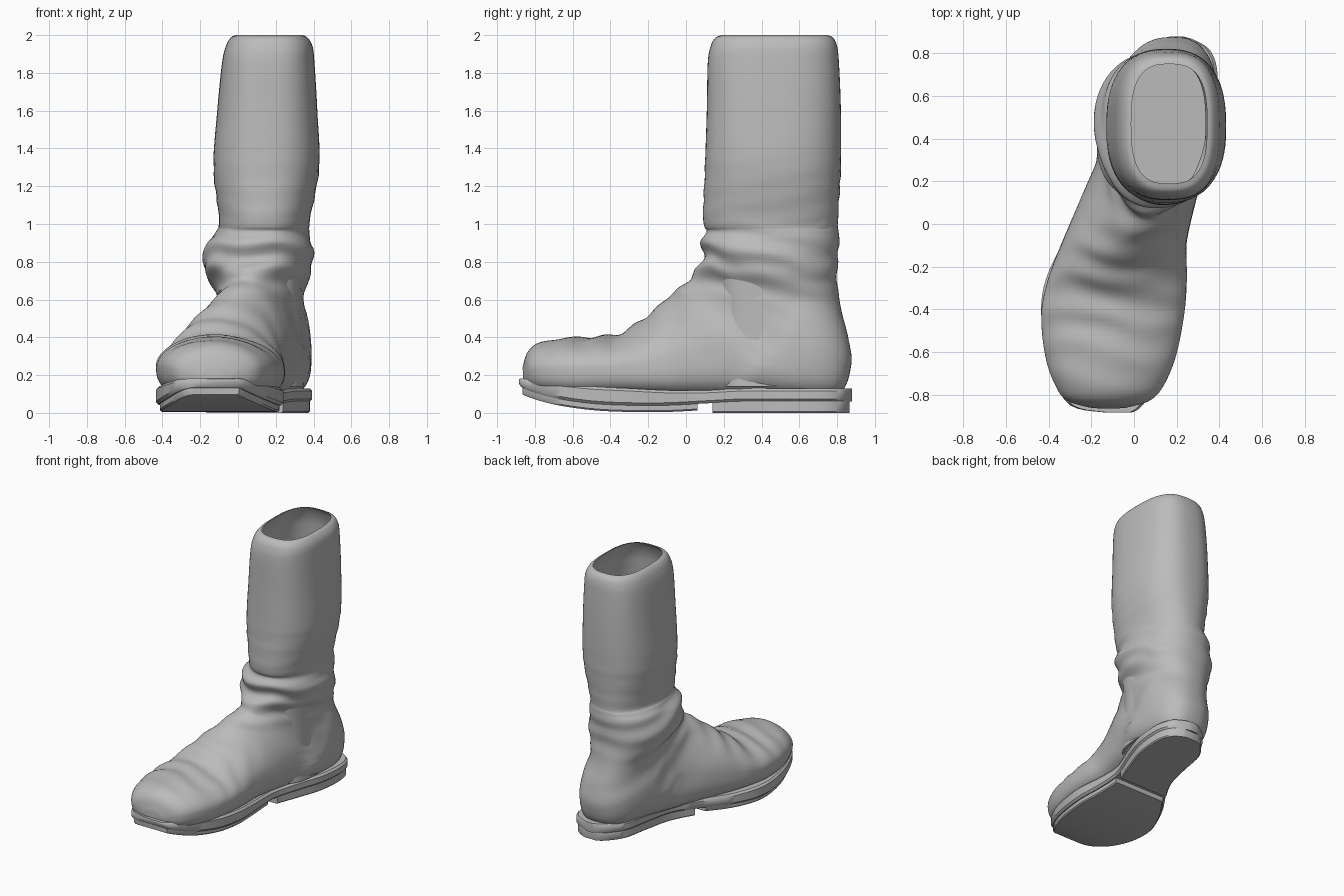
import bpy, bmesh, math
from mathutils import Vector, noise

cube = bpy.data.objects.get("Cube")
if cube:
    bpy.data.objects.remove(cube)

leather = bpy.data.materials.new("grey_leather")
leather.use_nodes = True
GREY = (0.5, 0.5, 0.5, 1)
leather.diffuse_color = GREY
leather.node_tree.nodes["Principled BSDF"].inputs["Base Color"].default_value = GREY

SIDES = 64


def spline(rows, steps):
    """Catmull-Rom interpolation through rows of numbers."""
    out = []
    last = len(rows) - 1
    for i in range(last):
        p0, p1, p2, p3 = (rows[min(max(i + k, 0), last)] for k in (-1, 0, 1, 2))
        for s in range(steps):
            t = s / steps
            out.append([0.5 * (2 * b + (c - a) * t + (2 * a - 5 * b + 4 * c - d) * t * t
                               + (3 * b - a - 3 * c + d) * t ** 3)
                        for a, b, c, d in zip(p0, p1, p2, p3)])
    return out + [list(rows[last])]


def loft(name, rings, angle):
    """Skin closed rings of points, cap both ends and shade."""
    bm = bmesh.new()
    loops = [[bm.verts.new(p) for p in ring] for ring in rings]
    for a, b in zip(loops, loops[1:]):
        n = len(a)
        for i in range(n):
            bm.faces.new((a[i], a[(i + 1) % n], b[(i + 1) % n], b[i]))
    bm.faces.new(loops[0])
    bm.faces.new(loops[-1])
    bmesh.ops.recalc_face_normals(bm, faces=bm.faces)
    mesh = bpy.data.meshes.new(name)
    bm.to_mesh(mesh)
    bm.free()
    obj = bpy.data.objects.new(name, mesh)
    bpy.context.collection.objects.link(obj)
    mesh.materials.append(leather)
    bpy.ops.object.select_all(action="DESELECT")
    obj.select_set(True)
    bpy.context.view_layer.objects.active = obj
    bpy.ops.object.shade_smooth_by_angle(angle=math.radians(angle))


def band(v, lo, hi):
    """Smooth bump that is one in the middle of lo..hi and zero outside."""
    t = (v - lo) / (hi - lo)
    return math.sin(math.pi * t) if 0 < t < 1 else 0


def crease(p, u):
    """Outward push for folds, toe creases and the raised heel counter."""
    wobble = noise.noise(p * 4) * 2
    # slanted ankle folds, strongest at the front
    push = (0.01 + 0.005 * u) * band(p.z, 0.58, 1.02) * math.sin(p.z * 42 + p.y * 9 + wobble)
    # soft ripples above the ankle
    push += 0.003 * band(p.z, 0.95, 1.4) * math.sin(p.z * 55 - p.y * 8 + wobble)
    # creases over the toes and instep
    if p.z < 0.75:
        push += (0.008 * max(u, 0) * band(p.y, -0.82, 0.1)
                 * math.sin(p.y * 38 + p.x * 6 + wobble))
    # heel counter panel with a rounded side bulge
    inside = min(max((p.y - 0.2 - (p.z - 0.1) * 0.75) / 0.06, 0), 1)
    push += inside * band(p.z, 0.0, 0.6) * (0.005 + 0.025 * (1 - u * u))
    return push


def upper_ring(row, creased=True):
    """Oval between a front point and a back point, squarer at the back or bottom."""
    yf, zf, yb, zb, xf, xb, w, square = row
    mid = Vector(((xf + xb) / 2, (yf + yb) / 2, (zf + zb) / 2))
    axis = Vector(((xf - xb) / 2, (yf - yb) / 2, (zf - zb) / 2))
    ring = []
    for i in range(SIDES):
        a = math.tau * i / SIDES
        c, s = math.cos(a), math.sin(a)
        power = 2 / (squareness(zf) if c > 0 and creased else square)
        u = math.copysign(abs(c) ** power, c)
        v = math.copysign(abs(s) ** power, s)
        p = mid + axis * u + Vector((w * v, 0, 0))
        if creased:
            out = axis.normalized() * c + Vector((s, 0, 0))
            p += out * crease(p, u)
        ring.append(p)
    return ring


def squareness(z):
    """Round over the toes, squarer towards the rim."""
    return 1.72 + 0.54 * z


def level(z, yf, yb, x, w, square):
    return (yf, z, yb, z, x, x, w, square)


# Foot stations: front y z, back y z, front x, back x, half width, squareness
foot = [
    (-.865, .24, -.86, .15, -.12, -.12, .08, 2.5),
    (-.84, .32, -.82, .12, -.12, -.12, .19, 2.7),
    (-.78, .37, -.75, .10, -.12, -.11, .25, 3),
    (-.65, .395, -.6, .08, -.12, -.10, .305, 3),
    (-.45, .405, -.4, .08, -.11, -.09, .335, 3),
    (-.33, .43, -.2, .08, -.10, -.06, .325, 3),
    (-.24, .49, 0, .08, -.09, -.02, .295, 3),
    (-.15, .56, .25, .08, -.06, .06, .275, 3),
    (-.07, .63, .55, .08, -.01, .15, .255, 3),
    (-.015, .685, .80, .10, .03, .18, .235, 2.8),
    (.02, .71, .87, .25, .05, .18, .23, 2.6),
    (.05, .74, .855, .40, .07, .17, .226, 2.4),
    (.07, .78, .82, .55, .09, .13, .238, 2.3),
    (.085, .83, .80, .72, .10, .11, .29, 2.3),
]
# Shaft stations: z, front y, back y, centre x, half width
shaft = [
    (.90, .085, .81, .115, .275), (.96, .105, .81, .13, .245),
    (1.02, .09, .805, .14, .24), (1.3, .10, .82, .15, .28),
    (1.6, .11, .82, .155, .265), (1.85, .115, .81, .16, .245),
    (1.94, .13, .80, .165, .23), (1.985, .155, .78, .165, .205),
    (2.0, .19, .75, .165, .178),
]
# Cavity stations, going down from the rim
cavity = [
    (1.95, .15, .785, .165, .215), (1.85, .127, .80, .16, .235),
    (1.3, .112, .808, .15, .265), (1.0, .125, .79, .14, .22),
    (.6, .18, .765, .15, .185), (.14, .18, .755, .165, .185),
]

# Upper: foot, ankle, shaft, rolled rim and hollow inside
outer = spline(foot + [level(*r, squareness(r[0])) for r in shaft], 7)
inner = [level(*r, 2.7) for r in cavity]
loft("boot_upper", [upper_ring(r) for r in outer]
     + [upper_ring(r, False) for r in inner], 35)

# Sole outline: y, right edge x, left edge x, bottom z, top z
outline = spline([
    (-.885, -.13, -.01, .12, .18), (-.85, -.30, .04, .09, .18),
    (-.7, -.385, .14, .045, .16), (-.5, -.43, .21, .015, .14),
    (-.3, -.425, .24, .005, .13), (-.1, -.34, .235, .005, .12),
    (.1, -.21, .24, .015, .12), (.3, -.10, .31, .025, .13),
    (.5, -.05, .375, .025, .13), (.7, -.01, .392, .025, .13),
    (.81, .06, .36, .025, .13), (.86, .12, .29, .025, .13), (.88, .17, .23, .025, .13),
], 5)


def slab_ring(y, x0, x1, lo, hi, bevel):
    """Bevelled cross-section of a sole slab."""
    b = min(bevel, (x1 - x0) / 3)
    return [(x0 + b, y, lo), (x1 - b, y, lo), (x1, y, lo + b), (x1, y, hi - b),
            (x1 - b, y, hi), (x0 + b, y, hi), (x0, y, hi - b), (x0, y, lo + b)]


# Welt all round, then the front tread and heel block under it
loft("welt", [slab_ring(y, x0, x1, lo + .035, hi, .014) for y, x0, x1, lo, hi in outline], 40)
loft("front_tread", [slab_ring(y, x0 + .022, x1 - .022, lo, lo + .06, .008)
                     for y, x0, x1, lo, hi in outline if -.87 < y < .08], 40)
loft("heel_block", [slab_ring(y, x0 + .012, x1 - .012, 0, .08, .008)
                    for y, x0, x1, lo, hi in outline if .13 < y < .87], 40)
